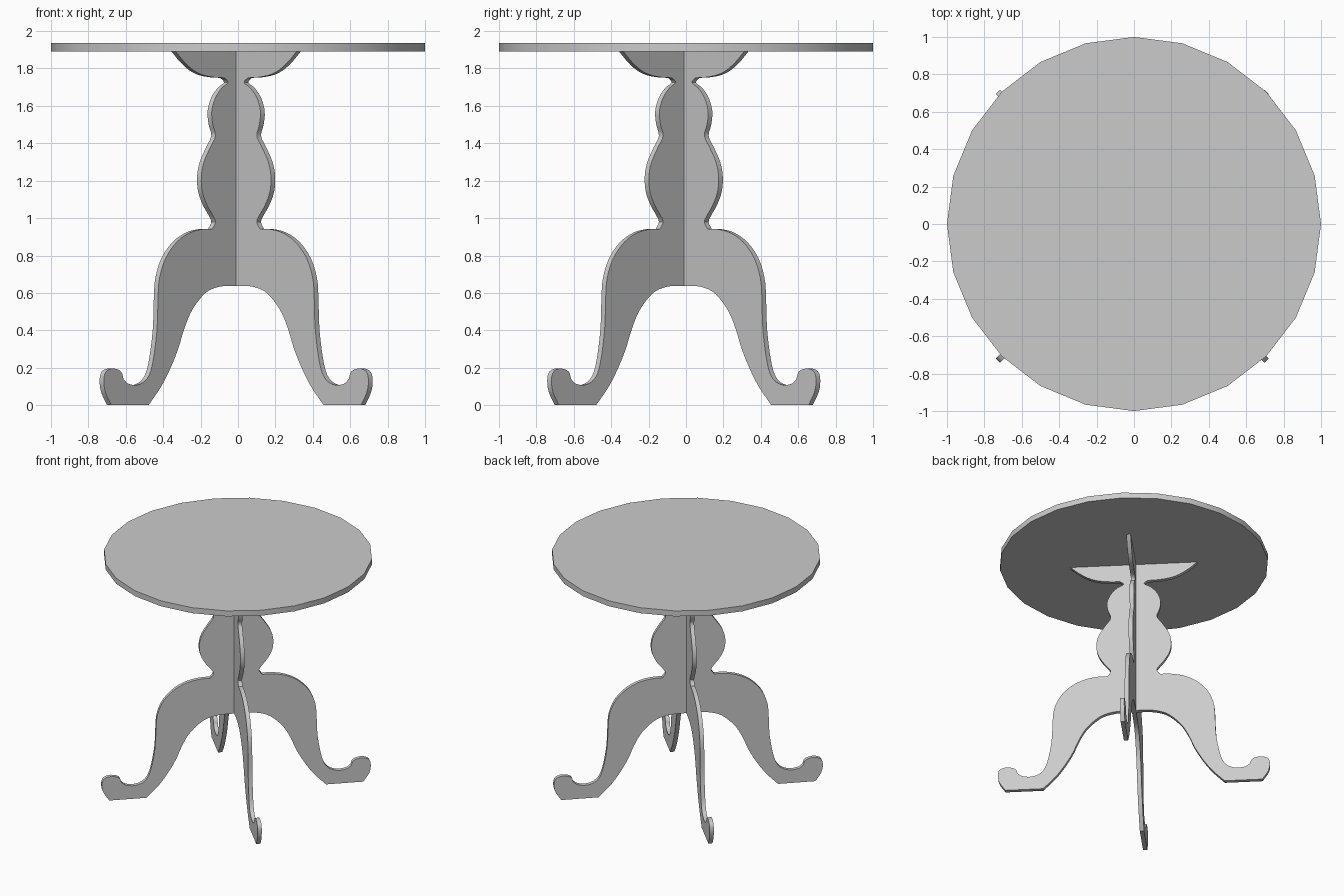
import bpy, bmesh, math
from mathutils import Vector, Matrix

if "Cube" in bpy.data.objects:
    bpy.data.objects.remove(bpy.data.objects["Cube"], do_unlink=True)

grey = bpy.data.materials.new("plain grey")
grey.use_nodes = True
grey.diffuse_color = (0.6, 0.6, 0.6, 1)
grey.node_tree.nodes["Principled BSDF"].inputs["Base Color"].default_value = (0.6, 0.6, 0.6, 1)

THICK = 0.032
TOP_LOW, TOP_HIGH = 1.89, 1.935
CENTRE = Vector((-0.01, -0.012, 0))


def finish(name, bm):
    bmesh.ops.recalc_face_normals(bm, faces=bm.faces)
    mesh = bpy.data.meshes.new(name)
    bm.to_mesh(mesh)
    bm.free()
    mesh.materials.append(grey)
    obj = bpy.data.objects.new(name, mesh)
    bpy.context.collection.objects.link(obj)
    bpy.ops.object.select_all(action="DESELECT")
    obj.select_set(True)
    bpy.context.view_layer.objects.active = obj
    bpy.ops.object.shade_smooth_by_angle(angle=math.radians(35))
    return obj


def smooth_path(points, steps=3):
    """Catmull-Rom curve through the points."""
    p = [Vector(q) for q in points]
    p = [2 * p[0] - p[1]] + p + [2 * p[-1] - p[-2]]
    out = []
    for a, b, c, d in zip(p, p[1:], p[2:], p[3:]):
        for i in range(steps):
            t = i / steps
            out.append(0.5 * (2 * b + (c - a) * t + (2 * a - 5 * b + 4 * c - d) * t * t
                              + (3 * b - a - 3 * c + d) * t ** 3))
    return out + [p[-2]]


# Half outline of a panel, as seen at 45 degrees: (half width, height)
bracket = [(.345, 1.89), (.3, 1.835), (.25, 1.79), (.2, 1.765), (.14, 1.753), (.085, 1.75)]
column = [(.085, 1.75), (.065, 1.725), (.1, 1.695), (.135, 1.64), (.153, 1.57), (.147, 1.5),
          (.133, 1.44), (.16, 1.38), (.195, 1.3), (.209, 1.22), (.203, 1.14),
          (.178, 1.07), (.15, 1.02), (.133, .98), (.15, .942)]
leg = [(.15, .942), (.2, .941), (.27, .922), (.34, .872), (.4, .785), (.432, .68), (.44, .58),
       (.446, .4), (.47, .22), (.5, .14), (.55, .108), (.6, .115), (.625, .14)]
scroll = [(.625, .14), (.638, .18), (.68, .196), (.718, .18), (.73, .135), (.722, .07), (.69, 0)]
arch = [(.468, 0), (.4, .1), (.35, .2), (.31, .3), (.28, .4), (.245, .49),
        (.2, .56), (.15, .61), (.08, .635), (0, .638)]

# Undo the 45 degree foreshortening and the panel thickness
outer = [p for part in (bracket, column, leg, scroll) for p in smooth_path(part)]
inner = smooth_path(arch)
half = [((x - THICK * .354) * math.sqrt(2), z) for x, z in outer]
half += [((x + THICK * .354) * math.sqrt(2) if x else 0, z) for x, z in inner]
outline = half + [(-x, z) for x, z in reversed(half[:-1])]


def panel(name, angle):
    bm = bmesh.new()
    face = bm.faces.new([bm.verts.new((x, -THICK / 2, z)) for x, z in outline])
    bmesh.ops.remove_doubles(bm, verts=bm.verts, dist=1e-4)
    face = bm.faces[:]
    new = bmesh.ops.extrude_face_region(bm, geom=face, use_keep_orig=True)["geom"]
    moved = [v for v in new if isinstance(v, bmesh.types.BMVert)]
    bmesh.ops.translate(bm, verts=moved, vec=(0, THICK, 0))
    bmesh.ops.transform(bm, matrix=Matrix.Translation(CENTRE) @ Matrix.Rotation(angle, 4, "Z"),
                        verts=bm.verts)
    return finish(name, bm)


# Two crossed panels, each with two legs
panel("pedestal_panel_a", math.radians(45))
panel("pedestal_panel_b", math.radians(-45))

# Round top
bm = bmesh.new()
bmesh.ops.create_cone(bm, cap_ends=True, segments=24, radius1=1, radius2=1,
                      depth=TOP_HIGH - TOP_LOW)
bmesh.ops.translate(bm, verts=bm.verts, vec=(0, 0, (TOP_LOW + TOP_HIGH) / 2))
finish("table_top", bm)
